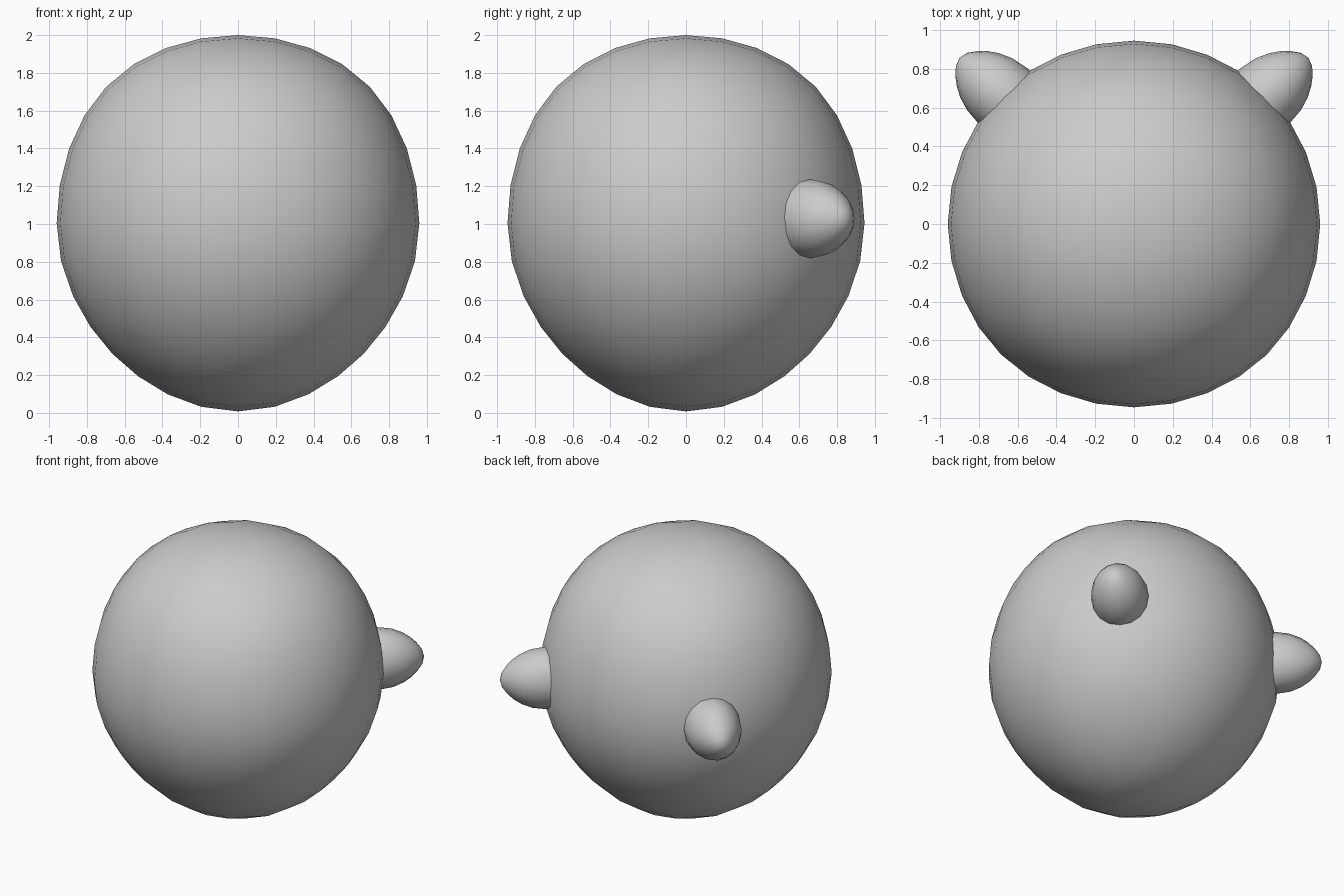
import bpy
import bmesh
import math
from mathutils import Vector

default = bpy.data.objects.get("Cube")
if default:
    bpy.data.objects.remove(default, do_unlink=True)


def activate(obj):
    bpy.ops.object.select_all(action="DESELECT")
    obj.select_set(True)
    bpy.context.view_layer.objects.active = obj


# Head: a smoothed cube, gently shaped into a ball with a tapered underside
bpy.ops.mesh.primitive_cube_add(size=2)
head = bpy.context.object
head.name = "head"
subdivide = head.modifiers.new("Round", "SUBSURF")
subdivide.levels = 3
bpy.ops.object.modifier_apply(modifier=subdivide.name)

pole = max((v.co for v in head.data.vertices), key=lambda co: co.z)
pole_height = max(v.co.z for v in head.data.vertices if abs(v.co.x) + abs(v.co.y) < 0.001)
for vert in head.data.vertices:
    co = vert.co / pole_height
    d = co.normalized()
    flat = d.x ** 2 + d.y ** 2
    # Pull in the lower rim and soften the upright corners
    if d.z < 0:
        co *= 1 - 0.045 * 4 * d.z ** 2 * flat
    if flat > 0:
        co *= 1 - 0.018 * 4 * (d.x * d.y) ** 2
    vert.co = Vector((co.x * 0.96, co.y * 0.945, co.z * 0.996 + 1.004))
head.data.polygons.foreach_set("use_smooth", [True] * len(head.data.polygons))

# Ear: a blunt rounded cone, turned outward and back, then mirrored
profile = [(-0.12, 0.18), (0, 0.19), (0.09, 0.178), (0.16, 0.152),
           (0.21, 0.122), (0.25, 0.088), (0.285, 0.045)]
tip = 0.298
sides = 16
bm = bmesh.new()
rings = []
for along, radius in profile:
    ring = []
    for i in range(sides):
        a = math.tau * i / sides
        ring.append(bm.verts.new((radius * math.cos(a), 1.1 * radius * math.sin(a), along)))
    rings.append(ring)
for low, high in zip(rings, rings[1:]):
    for i in range(sides):
        j = (i + 1) % sides
        bm.faces.new((low[i], low[j], high[j], high[i]))
end = bm.verts.new((0, 0, tip))
for i in range(sides):
    bm.faces.new((rings[-1][i], rings[-1][(i + 1) % sides], end))
bm.faces.new(list(reversed(rings[0])))

turn = Vector((0.75, 0.665, 0)).to_track_quat("Z", "Y").to_matrix().to_4x4()
bm.transform(turn)
bmesh.ops.translate(bm, verts=bm.verts, vec=(0.675, 0.66, 1.028))
bmesh.ops.recalc_face_normals(bm, faces=bm.faces)
mesh = bpy.data.meshes.new("ears")
bm.to_mesh(mesh)
bm.free()
ears = bpy.data.objects.new("ears", mesh)
bpy.context.collection.objects.link(ears)
ears.modifiers.new("Mirror", "MIRROR")
activate(ears)
bpy.ops.object.shade_smooth_by_angle(angle=math.radians(60))
